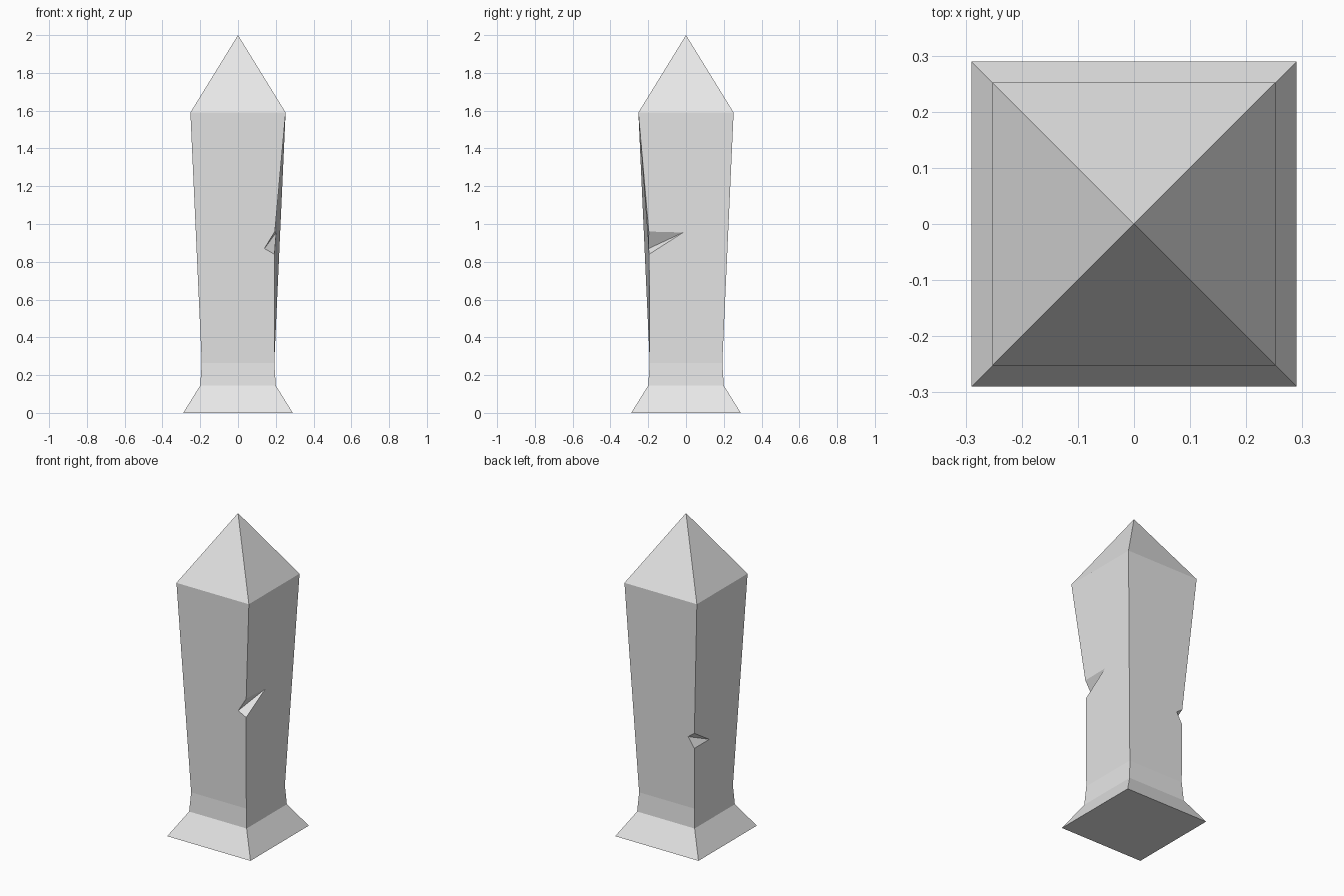
import bpy, bmesh

old = bpy.data.objects.get("Cube")
if old:
    bpy.data.objects.remove(old, do_unlink=True)

# Pale stone material
stone = bpy.data.materials.new("pale_stone")
stone.use_nodes = True
colour = (0.8, 0.8, 0.8, 1)
stone.diffuse_color = colour
stone.node_tree.nodes["Principled BSDF"].inputs["Base Color"].default_value = colour

CORNERS = [(-1, -1), (1, -1), (1, 1), (-1, 1)]
bm = bmesh.new()


def ring(half, z):
    return [bm.verts.new((sx * half, sy * half, z)) for sx, sy in CORNERS]


def band(low, high):
    for i in range(4):
        j = (i + 1) % 4
        bm.faces.new((low[i], low[j], high[j], high[i]))


def notch(turn, *points):
    """Chip in a corner edge: edge top, edge bottom, tips on the two sides."""
    top, bottom, tip_a, tip_b = [bm.verts.new((turn * x, turn * y, z)) for x, y, z in points]
    bm.faces.new((top, tip_a, tip_b))
    bm.faces.new((bottom, tip_b, tip_a))
    return [bottom, tip_a, top], [top, tip_b, bottom]


# Flared foot and neck
foot, ankle, neck, shoulder = [ring(h, z) for h, z in
                               ((0.29, 0), (0.2, 0.145), (0.192, 0.265), (0.252, 1.59))]
bm.faces.new(reversed(foot))
band(foot, ankle)
band(ankle, neck)

# Chips on two opposite corners, the second one turned half round
chips = {
    1: notch(1, (0.195, -0.197, 0.96), (0.193, -0.195, 0.84),
             (0.14, -0.198, 0.87), (0.202, -0.015, 0.955)),
    3: notch(-1, (0.194, -0.194, 0.74), (0.193, -0.193, 0.645),
             (0.152, -0.196, 0.709), (0.2, -0.053, 0.65)),
}

# Shaft sides, each running around the chips on its edges
for i in range(4):
    j = (i + 1) % 4
    up = chips[j][0] if j in chips else []
    down = chips[i][1] if i in chips else []
    bm.faces.new([neck[i], neck[j], *up, shoulder[j], shoulder[i], *down])

# Pyramid cap
apex = bm.verts.new((0, 0, 2))
for i in range(4):
    bm.faces.new((shoulder[i], shoulder[(i + 1) % 4], apex))

bmesh.ops.recalc_face_normals(bm, faces=bm.faces[:])
mesh = bpy.data.meshes.new("stone_pillar")
bm.to_mesh(mesh)
bm.free()
mesh.materials.append(stone)
pillar = bpy.data.objects.new("stone_pillar", mesh)
bpy.context.collection.objects.link(pillar)
